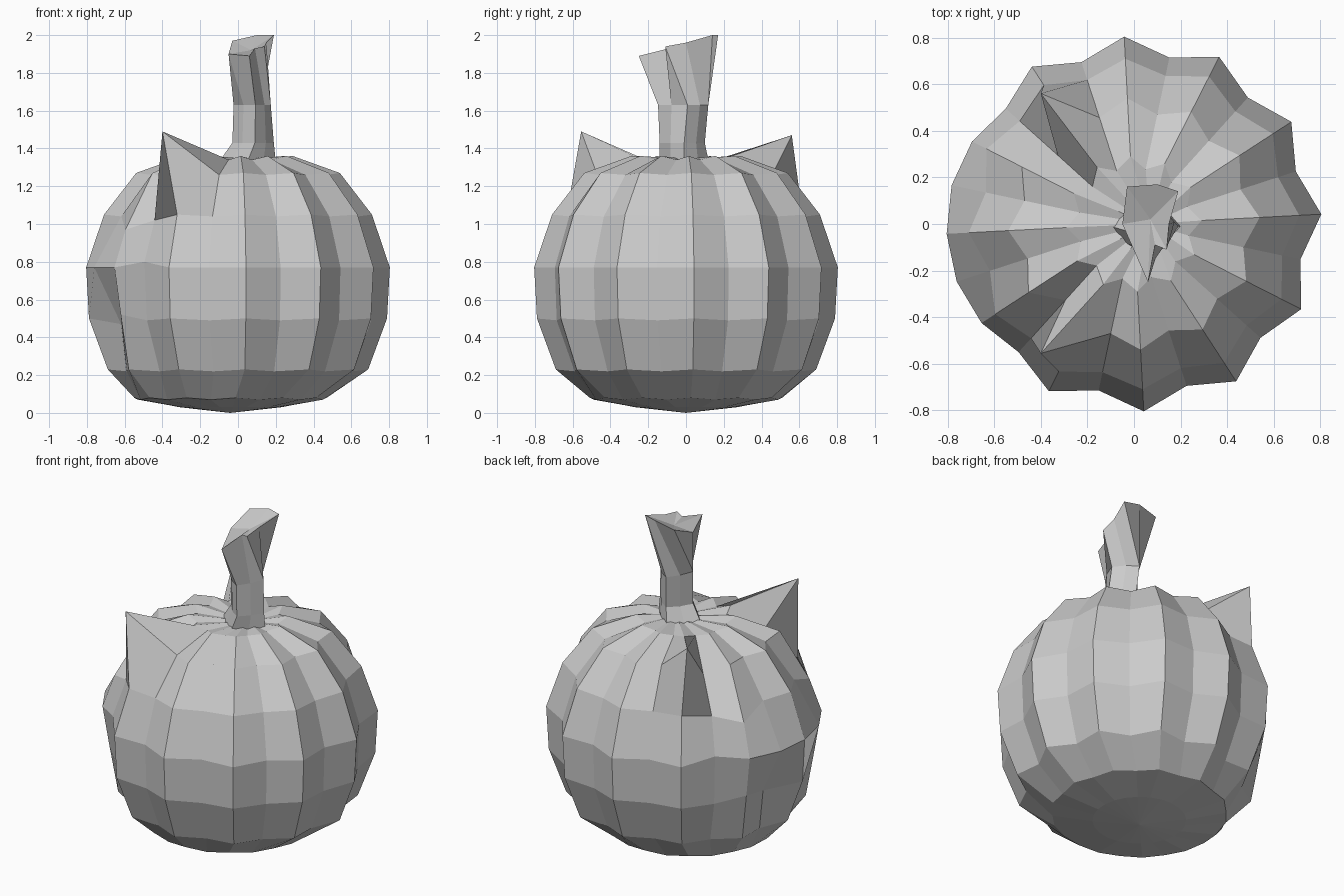
import bpy, bmesh
from math import cos, sin, radians

if "Cube" in bpy.data.objects:
    bpy.data.objects.remove(bpy.data.objects["Cube"])

N = 24  # 12 ridges and 12 valleys, alternating every 15 degrees


def polar(deg, r, z, cx=0.0, cy=0.0):
    return (cx + r * cos(radians(deg)), cy + r * sin(radians(deg)), z)


def skin(name, rings, bottom, top):
    """Bridge stacked rings of points and close both ends with fans."""
    bm = bmesh.new()
    loops = [[bm.verts.new(p) for p in ring] for ring in rings]
    n = len(loops[0])
    for a, b in zip(loops, loops[1:]):
        for i in range(n):
            j = (i + 1) % n
            bm.faces.new((a[i], a[j], b[j], b[i]))
    for loop, point in ((loops[0], bottom), (loops[-1], top)):
        c = bm.verts.new(point)
        for i in range(n):
            bm.faces.new((loop[i], loop[(i + 1) % n], c))
    bmesh.ops.recalc_face_normals(bm, faces=bm.faces)
    mesh = bpy.data.meshes.new(name)
    bm.to_mesh(mesh)
    bm.free()
    obj = bpy.data.objects.new(name, mesh)
    bpy.context.collection.objects.link(obj)
    return obj


# Ribbed body: ridge radius, valley radius, ridge z, valley z, x offset
profile = [
    (0.27, 0.27, 0.03, 0.03, -0.04),
    (0.51, 0.50, 0.08, 0.07, -0.04),
    (0.69, 0.62, 0.23, 0.22, 0),
    (0.79, 0.72, 0.50, 0.49, 0),
    (0.805, 0.73, 0.77, 0.77, 0),
    (0.71, 0.65, 1.05, 1.04, 0),
    (0.54, 0.48, 1.27, 1.26, 0),
    (0.29, 0.24, 1.36, 1.34, 0),
    (0.12, 0.10, 1.35, 1.34, 0.04),
]
body = []
for rr, rv, zr, zv, cx in profile:
    body.append([polar(3 + 15 * i, rv if i % 2 else rr, zv if i % 2 else zr, cx)
                 for i in range(N)])


# Face on the -x side, mirrored about the ridge with index 12
def face_edit(ring, step, r, z):
    for s in (-1, 1):
        i = 12 + s * step
        body[ring][i] = polar(3 + 15 * i, r, z)


face_edit(4, 1, 0.80, 0.77)    # muzzle
face_edit(3, 1, 0.65, 0.47)    # mouth creases
face_edit(3, 2, 0.74, 0.52)    # cheeks
face_edit(4, 2, 0.78, 0.77)
face_edit(4, 3, 0.74, 0.80)
face_edit(5, 2, 0.71, 0.97)    # lower eye corners
face_edit(5, 3, 0.66, 1.02)
face_edit(6, 3, 0.44, 1.19)    # hollows below the ears

# Pointed ears pulled out of two ridge points
body[6][16] = (-0.40, -0.555, 1.49)
body[6][8] = (-0.40, 0.56, 1.47)

skin("pumpkin_body", body, (-0.04, 0, 0), (0.05, 0, 1.34))

# Fluted stem: centre, half widths, height, twist
stem = []
for cx, cy, rx, ry, z, twist in [
        (0.05, -0.01, 0.15, 0.13, 1.33, 0),
        (0.08, -0.02, 0.11, 0.12, 1.43, 5),
        (0.075, -0.015, 0.10, 0.135, 1.63, 10)]:
    ring = []
    for i in range(8):
        a = radians(-90 + 45 * i + twist)
        k = 0.8 if i % 2 else 1.0
        ring.append((cx + rx * k * cos(a), cy + ry * k * sin(a), z))
    stem.append(ring)

# Slanted, broken stem tip
stem.append([(0.06, -0.25, 1.89), (0.09, -0.09, 1.93), (0.14, -0.11, 1.94),
             (0.15, 0.0, 1.96), (0.19, 0.14, 2.0), (0.10, 0.17, 2.0),
             (-0.03, 0.16, 1.97), (-0.05, 0.0, 1.90)])
skin("stem", stem, (0.05, -0.01, 1.33), (0.07, 0.02, 1.92))
